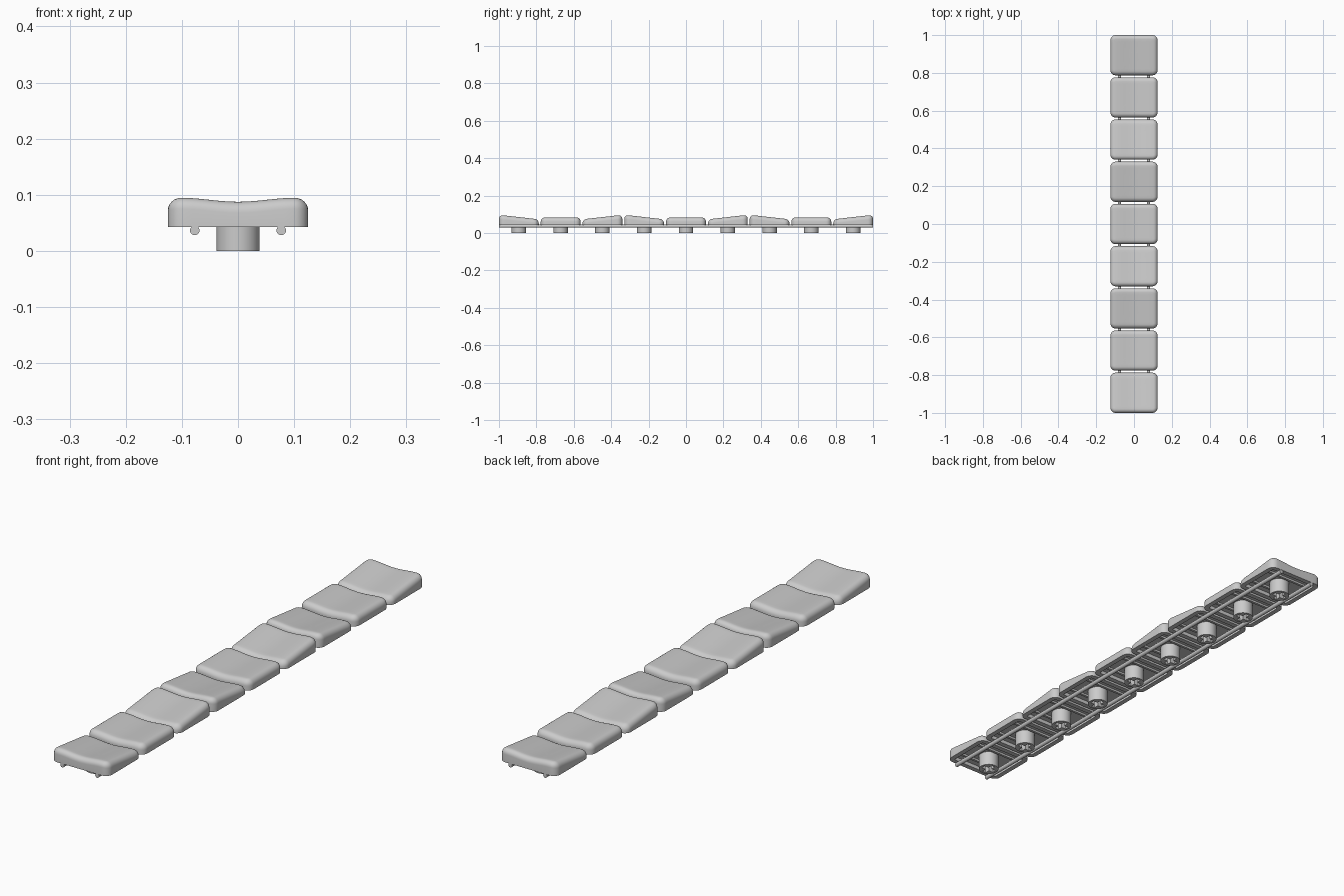
import bpy, bmesh, math
from mathutils import Matrix, Vector

if "Cube" in bpy.data.objects:
    bpy.data.objects.remove(bpy.data.objects["Cube"])

grey = bpy.data.materials.new("grey_plastic")
grey.use_nodes = True
grey.diffuse_color = (0.6, 0.6, 0.6, 1)
grey.node_tree.nodes["Principled BSDF"].inputs["Base Color"].default_value = (0.6, 0.6, 0.6, 1)

COUNT, PITCH = 9, 0.2234
HALF_X, HALF_Y, BASE = 0.125, 0.1064, 0.043
CORNER, FILLET, WALL, CEILING = 0.027, 0.022, 0.02, 0.058


def add_object(name, bm, location=(0, 0, 0)):
    mesh = bpy.data.meshes.new(name)
    bmesh.ops.recalc_face_normals(bm, faces=bm.faces)
    bm.to_mesh(mesh)
    bm.free()
    mesh.materials.append(grey)
    ob = bpy.data.objects.new(name, mesh)
    ob.location = location
    bpy.context.collection.objects.link(ob)
    return ob


def smooth(ob, angle=35):
    bpy.ops.object.select_all(action="DESELECT")
    ob.select_set(True)
    bpy.context.view_layer.objects.active = ob
    bpy.ops.object.shade_smooth_by_angle(angle=math.radians(angle))


def box(bm, center, size):
    m = Matrix.Translation(center) @ Matrix.Diagonal((*size, 1))
    bmesh.ops.create_cube(bm, size=1, matrix=m)


def rounded_outline(inset, edge_steps=12, arc_steps=6):
    """Rounded rectangle, inset from the cap's outside wall."""
    hx, hy = HALF_X - inset, HALF_Y - inset
    r = max(CORNER - inset, 0.004)
    corners = []
    for i, (sx, sy) in enumerate(((1, 1), (-1, 1), (-1, -1), (1, -1))):
        for k in range(arc_steps + 1):
            a = math.pi / 2 * (i + k / arc_steps)
            corners.append(Vector((sx * (hx - r) + r * math.cos(a),
                                   sy * (hy - r) + r * math.sin(a))))
    pts = []
    for i, p in enumerate(corners):
        pts.append(p)
        if i % (arc_steps + 1) == arc_steps:
            q = corners[(i + 1) % len(corners)]
            pts += [p.lerp(q, k / edge_steps) for k in range(1, edge_steps)]
    return pts


def top_height(x, y, tilt):
    """Dished across x, sloped along y."""
    dish = 0.0035 * (1 - math.cos(math.pi * min(abs(x), 0.1) / 0.1))
    slope = 0.087 - 0.012 * (1 - tilt * y / HALF_Y) if tilt else 0.076
    slope += 0.003 if tilt else 0
    return slope + dish


def make_cap(name, y, tilt):
    bm = bmesh.new()
    rings = []

    def ring(points, height):
        rings.append([bm.verts.new((p.x, p.y, height(p))) for p in points])

    # hollow underside, from the ceiling out to the rim
    inner = rounded_outline(WALL)
    ring(inner, lambda p: CEILING)
    ring(inner, lambda p: BASE)
    ring(rounded_outline(0), lambda p: BASE)
    # outer wall and rounded shoulder
    for k in range(7):
        a = math.pi / 2 * k / 6
        ring(rounded_outline(FILLET * (1 - math.cos(a))),
             lambda p: top_height(p.x, p.y, tilt) - FILLET * (1 - math.sin(a)))
    # dished top closing to the middle
    last = rounded_outline(FILLET)
    for s in (0.85, 0.7, 0.55, 0.4, 0.25, 0.1):
        ring([p * s for p in last], lambda p: top_height(p.x, p.y, tilt))
    for a, b in zip(rings, rings[1:]):
        for i in range(len(a)):
            j = (i + 1) % len(a)
            bm.faces.new((a[i], a[j], b[j], b[i]))
    bm.faces.new(rings[0])
    bm.faces.new(rings[-1])
    smooth(add_object(name, bm, (0, y, 0)))


def cylinder(bm, radius, length, matrix, segments):
    bmesh.ops.create_cone(bm, cap_ends=True, segments=segments, radius1=radius,
                          radius2=radius, depth=length, matrix=matrix)


# stem with a cross-shaped socket
bm = bmesh.new()
cylinder(bm, 0.0385, 0.062, Matrix.Translation((0, 0, 0.031)), 48)
stem = add_object("stem_1", bm)
cutters = []
for size in ((0.057, 0.0165, 0.1), (0.0165, 0.057, 0.1)):
    bm = bmesh.new()
    box(bm, (0, 0, 0), size)
    cutter = add_object("socket_cutter", bm)
    cutter.hide_render = True
    cutters.append(cutter)
    mod = stem.modifiers.new("socket", "BOOLEAN")
    mod.operation, mod.solver, mod.object = "DIFFERENCE", "EXACT", cutter
stem_mesh = bpy.data.meshes.new_from_object(
    stem.evaluated_get(bpy.context.evaluated_depsgraph_get()))
stem.modifiers.clear()
stem.data = stem_mesh
for cutter in cutters:
    bpy.data.objects.remove(cutter)
smooth(stem)

# cross ribs under each cap
bm = bmesh.new()
for side in (-1, 1):
    box(bm, (0, side * 0.05, 0.055), (0.212, 0.01, 0.01))
ribs = add_object("ribs_1", bm)

# row of caps: high front, flat, high back, repeated
for n in range(COUNT):
    y = (n - (COUNT - 1) / 2) * PITCH
    make_cap(f"key_cap_{n + 1}", y, (-1, 0, 1)[n % 3])
    for part, label in ((stem, "stem"), (ribs, "ribs")):
        ob = part
        if n:
            ob = bpy.data.objects.new(f"{label}_{n + 1}", part.data)
            bpy.context.collection.objects.link(ob)
        ob.location.y = y

# pair of rods joining the caps
for side, label in ((-1, "right"), (1, "left")):
    bm = bmesh.new()
    m = Matrix.Translation((side * 0.077, 0, 0.0365)) @ Matrix.Rotation(math.pi / 2, 4, "X")
    cylinder(bm, 0.0085, 1.998, m, 20)
    smooth(add_object(f"{label}_rod", bm))
